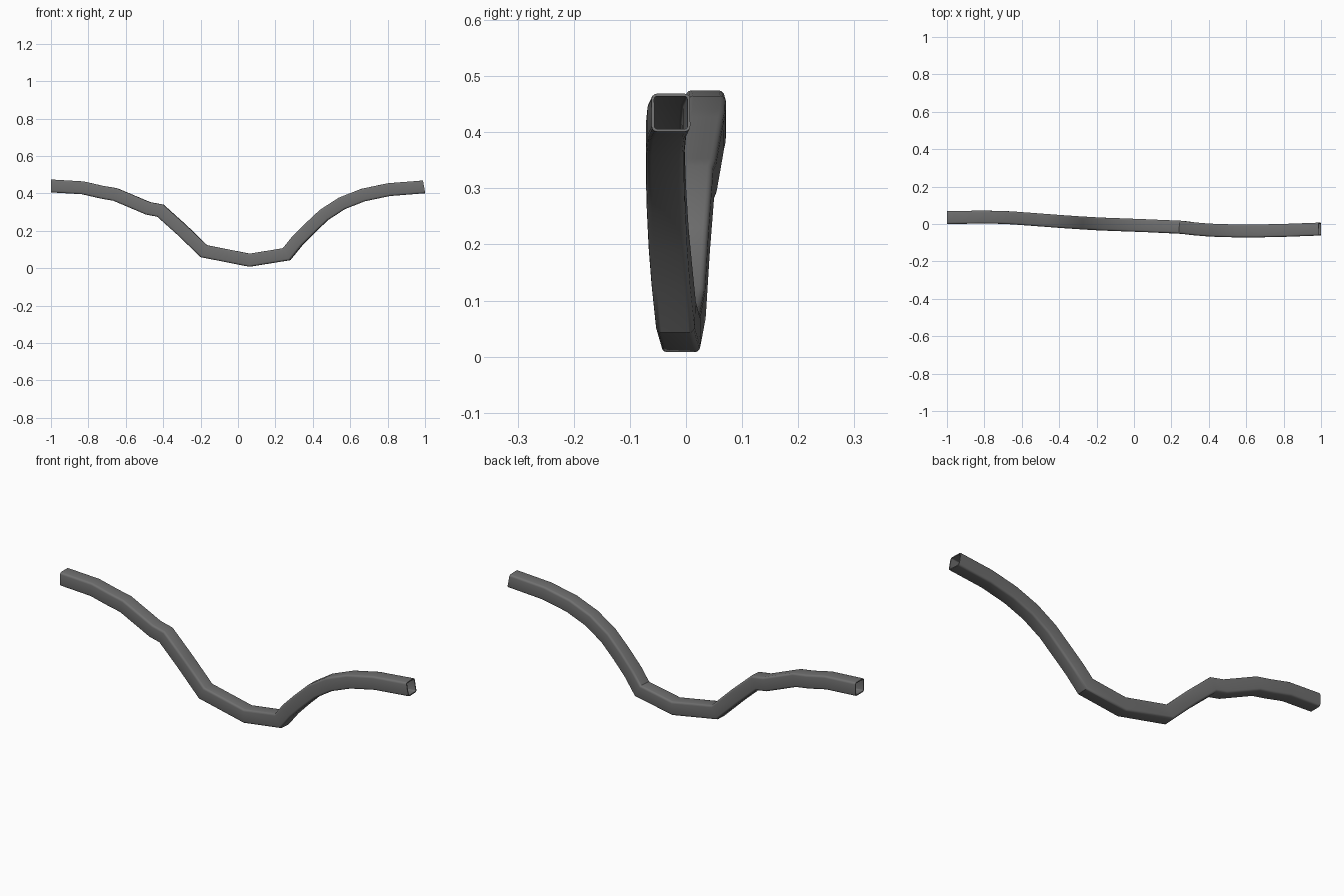
import bpy, bmesh, math
from mathutils import Vector

cube = bpy.data.objects.get("Cube")
if cube:
    bpy.data.objects.remove(cube, do_unlink=True)

SIZE, WALL, RADIUS = 0.069, 0.005, 0.01

# Centre line of the bent tube, from its right end to its left end
PATH = [Vector(p) for p in (
    (-1, .034, .44), (-.83, .037, .43), (-.73, .036, .407),
    (-.655, .033, .394), (-.48, .02, .32), (-.415, .015, .308),
    (-.3, .007, .205), (-.182, 0, .091), (.062, -.009, .043),
    (.26, -.018, .075), (.315, -.025, .143), (.383, -.031, .212),
    (.46, -.035, .285), (.556, -.037, .347), (.668, -.037, .391),
    (.805, -.034, .42), (.994, -.027, .435))]
START_DIR = Vector((1, 0, 0))
END_DIR = Vector((1, .03, .18)).normalized()


def rounded_square(half, radius, steps=3):
    """Corner arcs of a rounded square, counter-clockwise."""
    points = []
    for corner in range(4):
        base = corner * math.pi / 2
        cx = (half - radius) * (1 if corner in (0, 3) else -1)
        cy = (half - radius) * (1 if corner in (0, 1) else -1)
        for i in range(steps + 1):
            a = base + math.pi / 2 * i / steps
            points.append((cx + radius * math.cos(a), cy + radius * math.sin(a)))
    return points


def frames():
    """Mitred cross-section axes at each path point."""
    last = len(PATH) - 1
    for i, p in enumerate(PATH):
        stretch = 1
        if i == 0:
            t = START_DIR
        elif i == last:
            t = END_DIR
        else:
            a = (p - PATH[i - 1]).normalized()
            b = (PATH[i + 1] - p).normalized()
            t = (a + b).normalized()
            stretch = 1 / t.dot(a)
        side = Vector((0, 0, 1)).cross(t).normalized()
        yield p, side, t.cross(side) * stretch


def sweep(bm, profile, inward):
    rings = [[bm.verts.new(p + s * u + up * v) for u, v in profile]
             for p, s, up in frames()]
    for a, b in zip(rings, rings[1:]):
        join(bm, a, b, inward)
    return rings


def join(bm, a, b, flip):
    n = len(a)
    for i in range(n):
        j = (i + 1) % n
        face = [a[i], a[j], b[j], b[i]]
        bm.faces.new(face[::-1] if flip else face)


# Hollow tube: outer skin, inner skin and a rim at each end
bm = bmesh.new()
outer = sweep(bm, rounded_square(SIZE / 2, RADIUS), False)
inner = sweep(bm, rounded_square(SIZE / 2 - WALL, RADIUS - WALL), True)
join(bm, inner[0], outer[0], False)
join(bm, outer[-1], inner[-1], False)
bmesh.ops.recalc_face_normals(bm, faces=bm.faces)
mesh = bpy.data.meshes.new("bent_square_tube")
bm.to_mesh(mesh)
bm.free()
tube = bpy.data.objects.new("bent_square_tube", mesh)
bpy.context.collection.objects.link(tube)

# Dark grey metal
grey = bpy.data.materials.new("dark_grey")
grey.use_nodes = True
color = (0.16, 0.16, 0.16, 1)
grey.diffuse_color = color
grey.node_tree.nodes["Principled BSDF"].inputs["Base Color"].default_value = color
mesh.materials.append(grey)

# Smooth along the rounded corners and curves, sharp at the rims
bpy.ops.object.select_all(action="DESELECT")
tube.select_set(True)
bpy.context.view_layer.objects.active = tube
bpy.ops.object.shade_smooth_by_angle(angle=math.radians(35))
